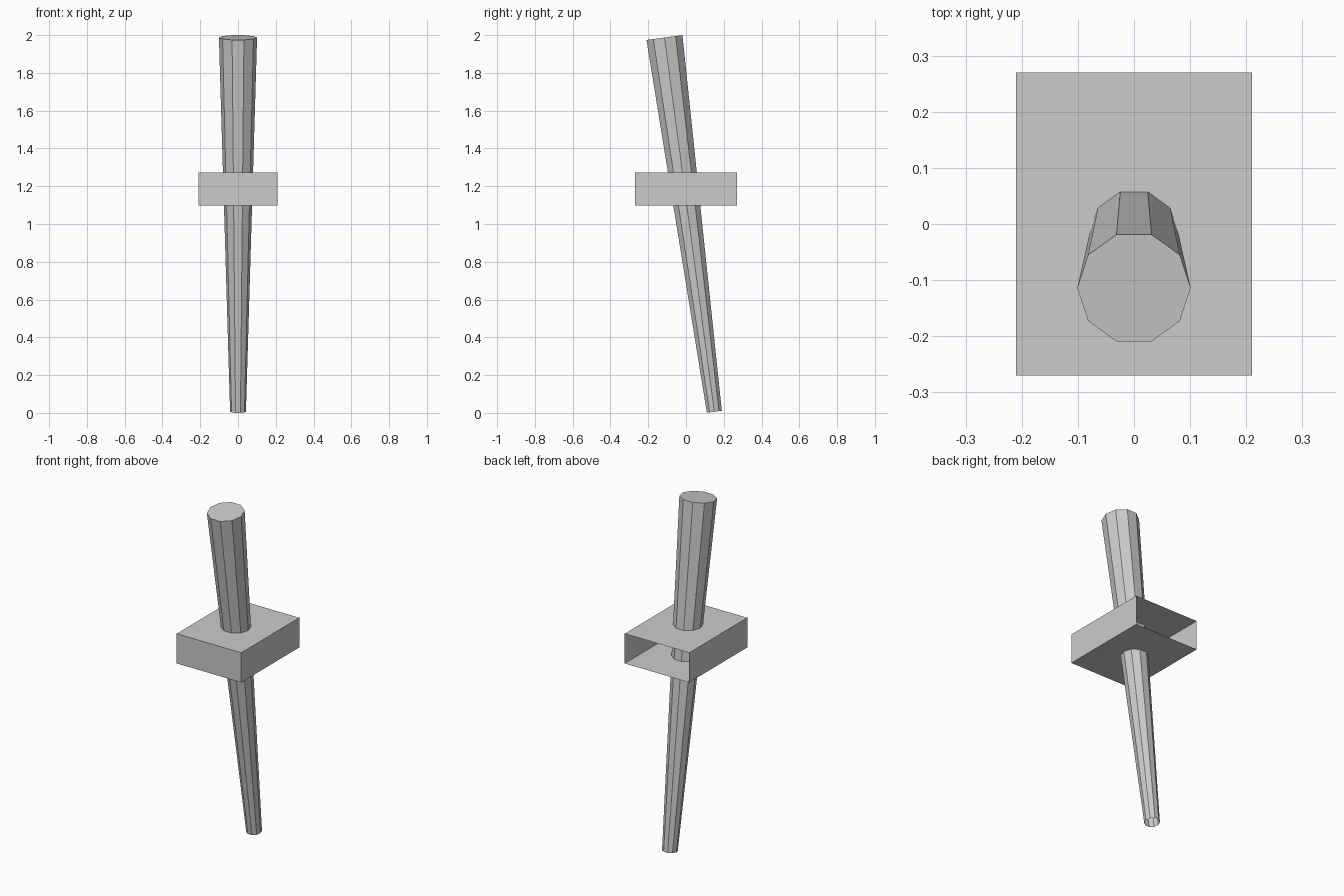
import bpy, bmesh, math
from mathutils import Vector

if "Cube" in bpy.data.objects:
    bpy.data.objects.remove(bpy.data.objects["Cube"])

grey = bpy.data.materials.new("plain grey")
grey.diffuse_color = (0.6, 0.6, 0.6, 1)
grey.use_nodes = True
grey.node_tree.nodes["Principled BSDF"].inputs["Base Color"].default_value = grey.diffuse_color


def finish(name, bm):
    mesh = bpy.data.meshes.new(name)
    bm.to_mesh(mesh)
    bm.free()
    mesh.materials.append(grey)
    obj = bpy.data.objects.new(name, mesh)
    bpy.context.collection.objects.link(obj)
    return obj


# Tilted ten-sided pole, widening upward, capped on top and open underneath
SIDES = 10
bottom = Vector((0, 0.15, 0.006))
top = Vector((0, -0.114, 1.987))
tilt = Vector((0, 0, 1)).rotation_difference(top - bottom)
bm = bmesh.new()


def ring(centre, radius):
    angles = [2 * math.pi * i / SIDES for i in range(SIDES)]
    return [bm.verts.new(centre + tilt @ Vector((radius * math.cos(a), radius * math.sin(a), 0)))
            for a in angles]


low, high = ring(bottom, 0.042), ring(top, 0.101)
for i in range(SIDES):
    j = (i + 1) % SIDES
    bm.faces.new((low[i], low[j], high[j], high[i]))
bm.faces.new(high)
finish("tapered_pole", bm)

# Thin-walled box around the pole, open at the back
bm = bmesh.new()
bmesh.ops.create_cube(bm, size=1)
bmesh.ops.scale(bm, vec=(0.42, 0.54, 0.175), verts=bm.verts)
bmesh.ops.translate(bm, vec=(0, 0, 1.185), verts=bm.verts)
bm.normal_update()
back = [f for f in bm.faces if f.normal.y > 0.9]
bmesh.ops.delete(bm, geom=back, context='FACES_ONLY')
finish("open_box", bm)
